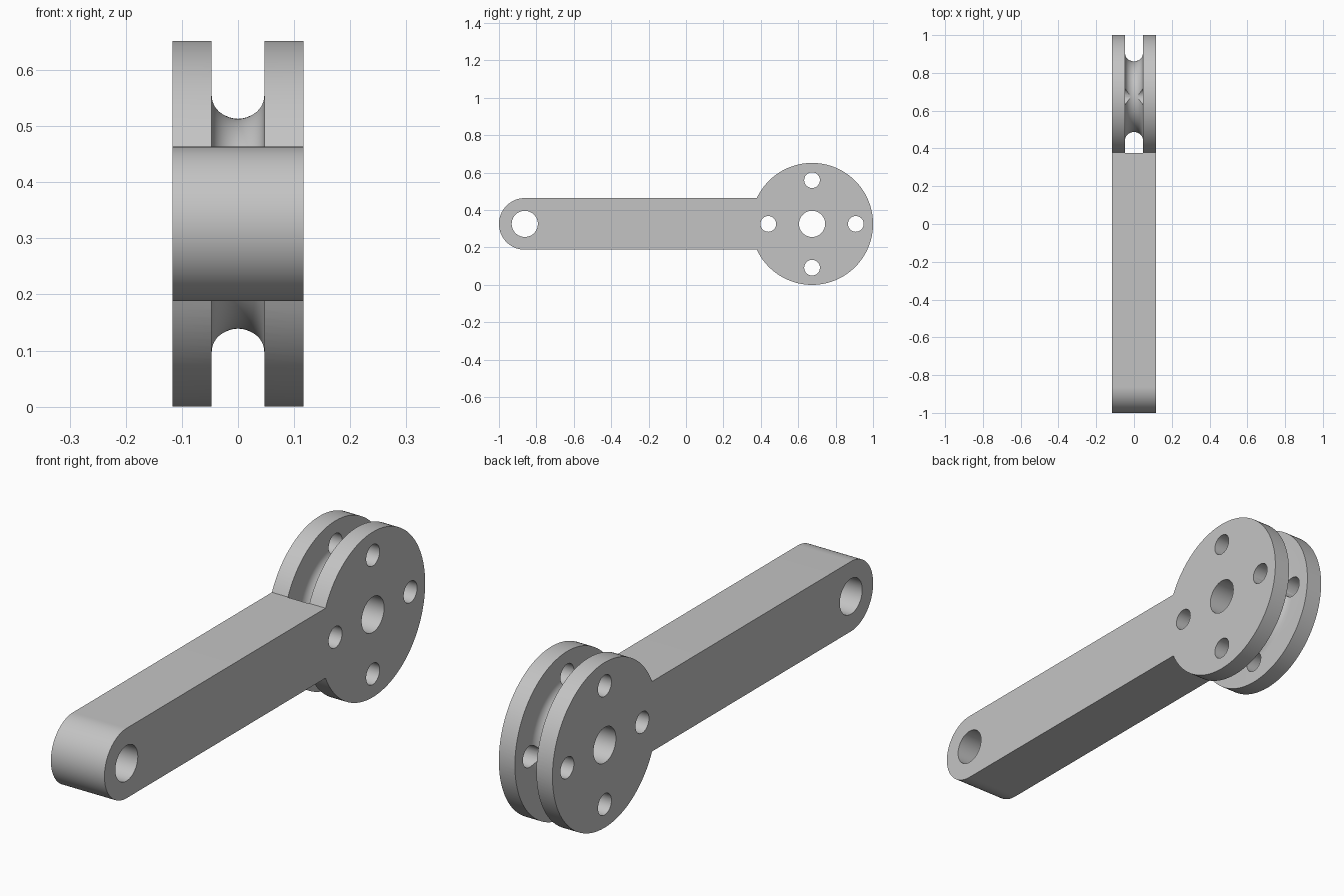
import bpy, bmesh, math
from math import sin, cos, pi
from mathutils import Matrix, Vector

if "Cube" in bpy.data.objects:
    bpy.data.objects.remove(bpy.data.objects["Cube"], do_unlink=True)

HALF_W = 0.117                    # half thickness
WHEEL_Y, AXIS_Z, WHEEL_R = 0.674, 0.326, 0.326
ARM_Y, ARM_R = -0.862, 0.138      # rounded free end of the arm
GROOVE = 0.047                    # half width and floor radius of the groove
RING_R = 0.234                    # bolt circle, also the groove floor centre

grey = bpy.data.materials.new("plain grey")
grey.use_nodes = True
colour = (0.55, 0.55, 0.55, 1)
grey.diffuse_color = colour
grey.node_tree.nodes["Principled BSDF"].inputs["Base Color"].default_value = colour


def add_object(name, bm):
    bmesh.ops.recalc_face_normals(bm, faces=bm.faces)
    mesh = bpy.data.meshes.new(name)
    bm.to_mesh(mesh)
    bm.free()
    mesh.materials.append(grey)
    obj = bpy.data.objects.new(name, mesh)
    bpy.context.collection.objects.link(obj)
    return obj


def arc(cy, r, start, end, steps):
    angles = [start + (end - start) * i / steps for i in range(steps + 1)]
    return [(cy + r * cos(a), AXIS_Z + r * sin(a)) for a in angles]


def hole_cutter(y, z, r):
    bm = bmesh.new()
    place = Matrix.Translation((0, y, z)) @ Matrix.Rotation(pi / 2, 4, "Y")
    bmesh.ops.create_cone(bm, cap_ends=True, segments=48, radius1=r, radius2=r,
                          depth=4 * HALF_W, matrix=place)
    return add_object("hole_cutter", bm)


def groove_cutter():
    # Round-bottomed slot profile, revolved about the wheel axle
    outer = WHEEL_R + 0.002
    profile = [(-GROOVE, outer)]
    profile += [(GROOVE * cos(pi + pi * i / 20), RING_R + GROOVE * sin(pi + pi * i / 20))
                for i in range(21)]
    profile.append((GROOVE, outer))
    bm = bmesh.new()
    steps = 128
    rings = []
    for s in range(steps):
        a = 2 * pi * s / steps
        rings.append([bm.verts.new((x, WHEEL_Y + r * cos(a), AXIS_Z + r * sin(a)))
                      for x, r in profile])
    n = len(profile)
    for s in range(steps):
        here, after = rings[s], rings[(s + 1) % steps]
        for i in range(n):
            j = (i + 1) % n
            bm.faces.new((here[i], here[j], after[j], after[i]))
    return add_object("groove_cutter", bm)


# Crank body: wheel and arm as one extruded side outline
join = pi - math.asin(ARM_R / WHEEL_R)
outline = arc(WHEEL_Y, WHEEL_R, -join, join, 112)
outline += arc(ARM_Y, ARM_R, pi / 2, 3 * pi / 2, 40)
bm = bmesh.new()
side = bm.faces.new([bm.verts.new((-HALF_W, y, z)) for y, z in outline])
extruded = bmesh.ops.extrude_face_region(bm, geom=[side], use_keep_orig=True)
moved = [v for v in extruded["geom"] if isinstance(v, bmesh.types.BMVert)]
bmesh.ops.translate(bm, verts=moved, vec=Vector((2 * HALF_W, 0, 0)))
body = add_object("crank_arm_with_grooved_wheel", bm)

# Groove, axle holes and the four bolt holes
cutters = [groove_cutter(),
           hole_cutter(WHEEL_Y, AXIS_Z, 0.07),
           hole_cutter(ARM_Y, AXIS_Z, 0.07)]
for k in range(4):
    a = k * pi / 2
    cutters.append(hole_cutter(WHEEL_Y + RING_R * cos(a), AXIS_Z + RING_R * sin(a), 0.042))

bpy.ops.object.select_all(action="DESELECT")
bpy.context.view_layer.objects.active = body
body.select_set(True)
for cutter in cutters:
    cutter.hide_render = True
    cut = body.modifiers.new("cut", "BOOLEAN")
    cut.operation = "DIFFERENCE"
    cut.solver = "EXACT"
    cut.object = cutter
    bpy.ops.object.modifier_apply(modifier=cut.name)
for cutter in cutters:
    bpy.data.objects.remove(cutter, do_unlink=True)

bpy.ops.object.shade_smooth_by_angle(angle=math.radians(30))
